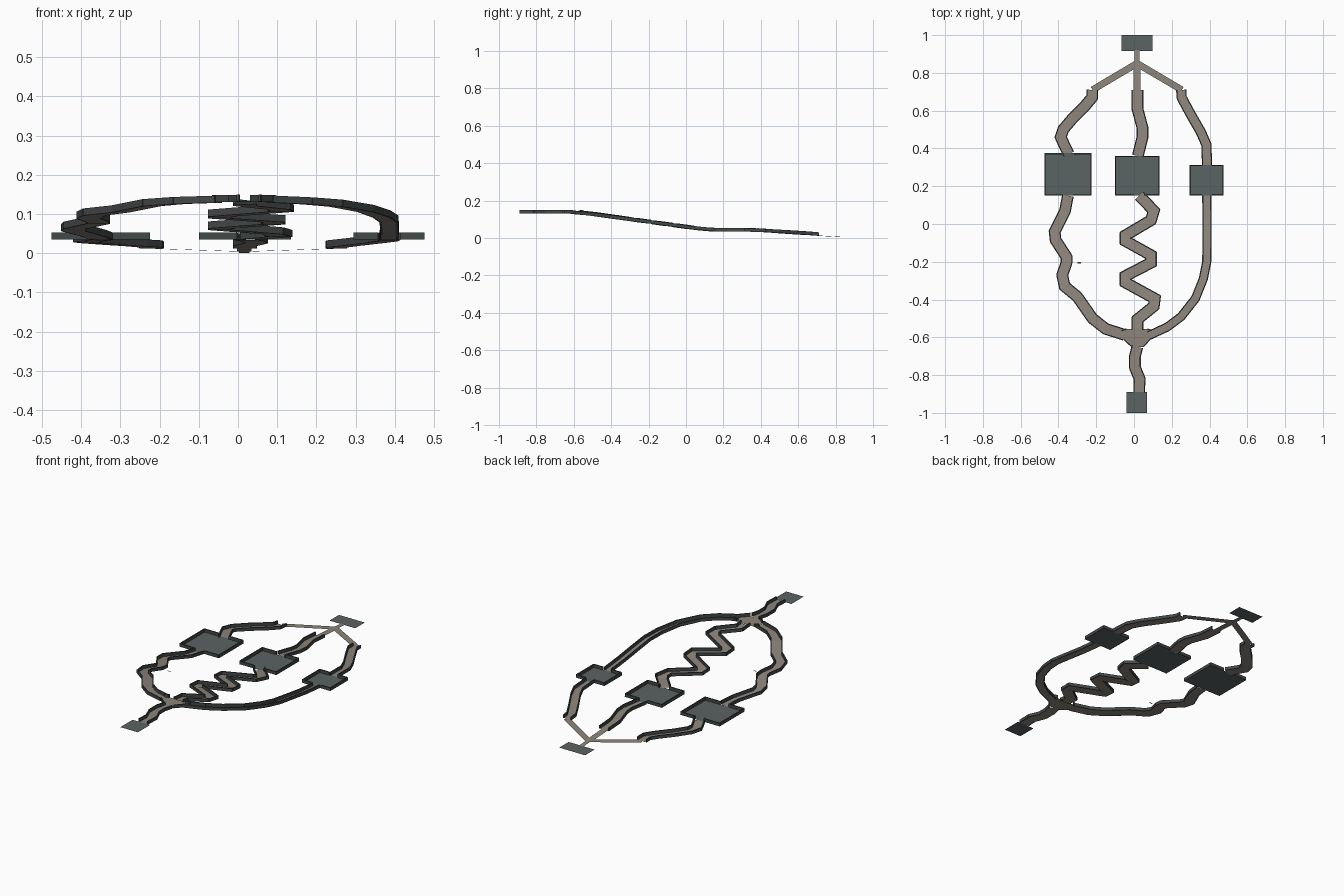
import bpy
from mathutils import Vector

if "Cube" in bpy.data.objects:
    bpy.data.objects.remove(bpy.data.objects["Cube"])

WALL_H, WALL_T, HALF = 0.018, 0.006, 0.028


def material(name, rgb):
    m = bpy.data.materials.new(name)
    m.diffuse_color = (*rgb, 1)
    m.use_nodes = True
    m.node_tree.nodes["Principled BSDF"].inputs["Base Color"].default_value = m.diffuse_color
    return m


EARTH = material("earth_floor", (0.27, 0.235, 0.20))
STONE = material("stone_floor", (0.105, 0.125, 0.125))
DARK = material("dark_wall", (0.055, 0.065, 0.065))


def height(y):
    """Floor height: the map descends from the front plateau to the back."""
    prof = [(-1, .132), (-.6, .130), (-.5, .12), (-.25, .085), (.1, .037), (.15, .035),
            (.37, .034), (.71, .012), (.85, .004), (.92, 0), (1, 0)]
    for (y0, z0), (y1, z1) in zip(prof, prof[1:]):
        if y <= y1:
            return z0 + (z1 - z0) * (y - y0) / (y1 - y0)
    return 0


def mesh(name, verts, faces, mat):
    me = bpy.data.meshes.new(name)
    me.from_pydata(verts, [], faces)
    me.materials.append(mat)
    ob = bpy.data.objects.new(name, me)
    bpy.context.collection.objects.link(ob)
    return ob


def offset(pts, d):
    """Mitred sideways offset of an open 2D line."""
    out = []
    for i, p in enumerate(pts):
        a = (p - pts[i - 1]).normalized() if i else (pts[1] - p).normalized()
        b = (pts[i + 1] - p).normalized() if i < len(pts) - 1 else a
        na, nb = Vector((-a.y, a.x)), Vector((-b.y, b.x))
        m = (na + nb).normalized()
        out.append(p + m * d / max(m.dot(na), 0.6))
    return out


def walls(name, lines):
    """Upright wall blocks along each (start, end) pair of 3D floor points."""
    vs, fs = [], []
    for a, b in lines:
        d = b - a
        n = Vector((-d.y, d.x, 0)).normalized() * WALL_T / 2
        up, k = Vector((0, 0, WALL_H)), len(vs)
        vs += [a - n, a + n, b + n, b - n, a - n + up, a + n + up, b + n + up, b - n + up]
        fs += [[k + i for i in f] for f in ((3, 2, 1, 0), (4, 5, 6, 7), (0, 1, 5, 4),
                                            (1, 2, 6, 5), (2, 3, 7, 6), (3, 0, 4, 7))]
    mesh(name, vs, fs, DARK)


def lift(p, dz=0):
    return Vector((p.x, p.y, height(p.y) + dz))


def path(name, pts, half=HALF, walled=True):
    pts = [Vector(p) for p in pts]
    z = [height(p.y) for p in pts]
    edge = [[Vector((*q, h)) for q, h in zip(offset(pts, s * half), z)] for s in (1, -1)]
    n = len(pts)
    mesh(name + "_floor", edge[0] + edge[1],
         [(i, n + i, n + i + 1, i + 1) for i in range(n - 1)], EARTH)
    if walled:
        walls(name + "_walls", [ab for e in edge for ab in zip(e, e[1:])])


def pad(name, x0, x1, y0, y1, z):
    mesh(name, [(x0, y0, z), (x1, y0, z), (x1, y1, z), (x0, y1, z)], [(0, 1, 2, 3)], STONE)


def room(name, x0, x1, y0, y1, front_door, back_door):
    z = .035
    pad(name + "_floor", x0, x1, y0, y1, z)
    V = lambda x, y: Vector((x, y, z))
    h, t = HALF, WALL_T / 2
    x0, x1, y0, y1 = x0 + t, x1 - t, y0 + t, y1 - t
    lines = [(V(x0, y0), V(x0, y1)), (V(x1, y0), V(x1, y1))]
    for y, d in ((y0, front_door), (y1, back_door)):
        lines += [(V(x0, y), V(d - h, y)), (V(d + h, y), V(x1, y))]
    walls(name + "_walls", lines)


# entrance and exit pads
pad("front_pad", -.04, .07, -1, -.89, .132)
pad("back_pad", -.065, .098, .915, 1, 0)

# three rooms
room("left_room", -.475, -.225, .15, .375, -.35, -.345)
room("centre_room", -.10, .135, .152, .36, .025, .02)
room("right_room", .295, .475, .152, .312, .385, .386)

# front trail and hub where the three routes split
path("front_trail", [(.018, -.65), (.005, -.70), (.005, -.76), (.03, -.82), (.027, -.89)])
hub = [(-.065, -.565), (-.04, -.555), (.07, -.555), (.095, -.565), (.09, -.605),
       (.05, -.65), (-.012, -.65), (-.055, -.61)]
mesh("hub_floor", [(x, y, .131) for x, y in hub], [tuple(range(8))[::-1]], EARTH)
H = [Vector((x, y, .131)) for x, y in hub]
walls("hub_walls", [(H[4], H[5]), (H[6], H[7]), (H[0], H[1]), (H[2], H[3])])

# lower routes from rooms to hub
path("left_lower_route", [(-.35, .15), (-.365, .07), (-.42, -.04), (-.415, -.085),
     (-.357, -.175), (-.357, -.205), (-.38, -.27), (-.367, -.33), (-.30, -.385),
     (-.22, -.50), (-.15, -.555), (-.05, -.587)])
path("zigzag_route", [(.028, .15), (.105, .07), (.09, .02), (-.045, -.06), (-.045, -.09),
     (.09, -.165), (.09, -.205), (-.045, -.275), (-.045, -.31), (.11, -.395),
     (.105, -.435), (.018, -.505), (.018, -.56)])
path("right_lower_route", [(.385, .152), (.386, .03), (.386, -.09), (.385, -.20),
     (.367, -.29), (.325, -.395), (.25, -.49), (.177, -.545), (.08, -.59)], .021)

# upper routes from rooms to the back
path("left_upper_route", [(-.22, .71), (-.222, .67), (-.255, .63), (-.32, .565),
     (-.375, .50), (-.388, .46), (-.37, .42), (-.345, .37)])
path("centre_upper_route", [(.018, .71), (.018, .61), (.045, .51), (.045, .46), (.02, .36)])
path("right_upper_route", [(.25, .71), (.252, .67), (.295, .59), (.355, .485),
     (.383, .42), (.387, .31)], .024)

# open strips merging at the back
for nm, x in (("left", -.22), ("centre", .016), ("right", .253)):
    path(nm + "_back_strip", [(x, .71), (.016, .85)], .018, False)
path("back_strip", [(.016, .84), (.016, .92)], .013, False)

# small loose slab beside the left route
pad("loose_slab", -.30, -.28, -.208, -.202, .08)
